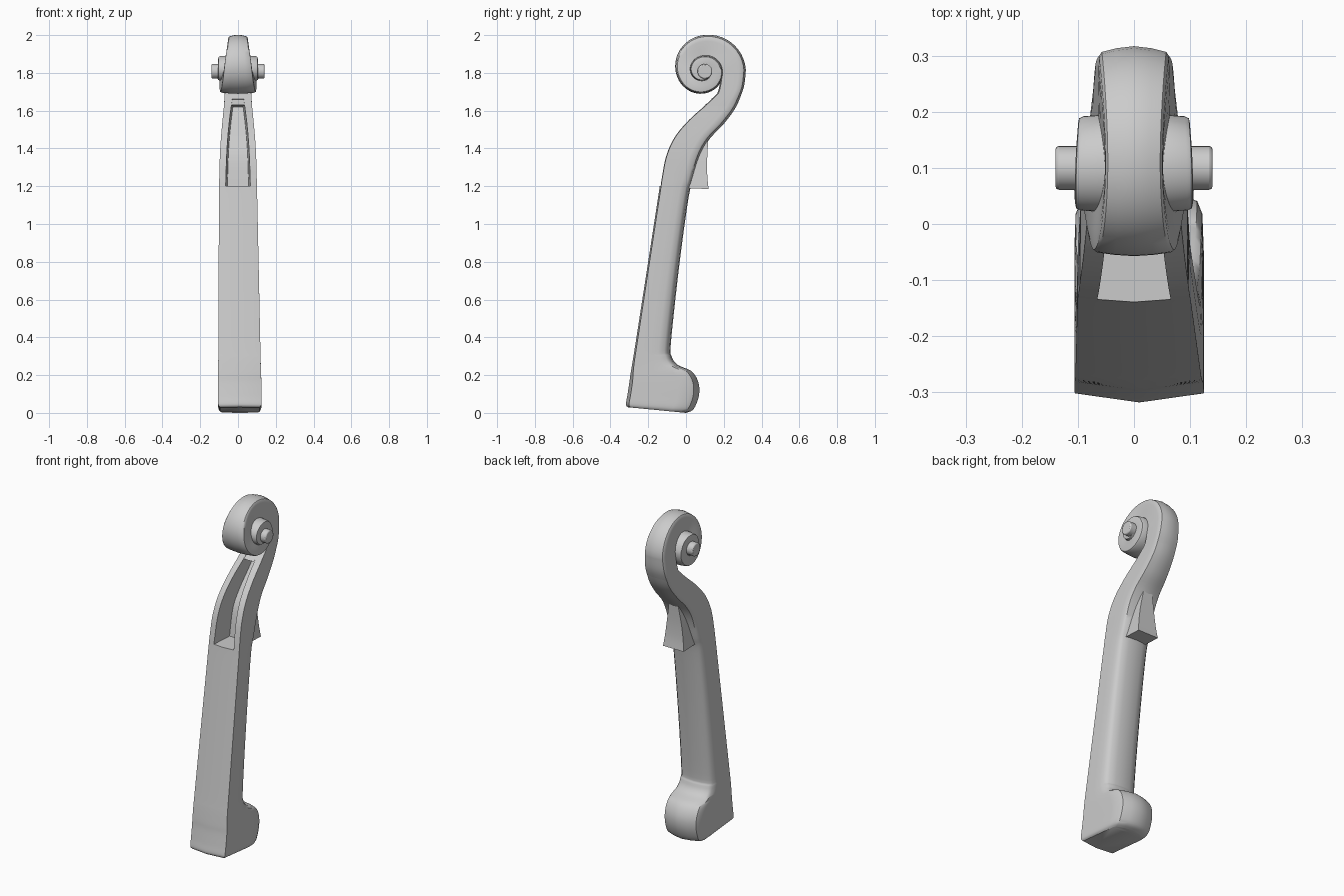
import bpy, bmesh, math
from mathutils import Vector

if "Cube" in bpy.data.objects:
    bpy.data.objects.remove(bpy.data.objects["Cube"])


def catmull(st, n):
    # smooth interpolation through station tuples
    out = []
    for i in range(len(st) - 1):
        p = [Vector(st[max(0, min(len(st) - 1, i + j))]) for j in (-1, 0, 1, 2)]
        for s in range(n):
            t = s / n
            out.append(0.5 * (2 * p[1] + (p[2] - p[0]) * t
                              + (2 * p[0] - 5 * p[1] + 4 * p[2] - p[3]) * t * t
                              + (3 * p[1] - p[0] - 3 * p[2] + p[3]) * t ** 3))
    out.append(Vector(st[-1]))
    return out


def ring(s):
    # half outline: t runs from front edge to back edge, x is a share of the half width
    fy, fz, by, bz, w, k = s
    mix = lambda a, b: a + (b - a) * k
    half = [(0, 0), (.045, 1), (.4, 1), (mix(.62, .7), mix(.98, 1)),
            (mix(.8, .86), mix(.88, .98)), (mix(.92, .92), mix(.66, .9)),
            (mix(.98, .97), mix(.36, .5)), (1, 0)]
    loop = half + [(t, -x) for t, x in half[-2:0:-1]]
    dx = 0.01 * max(0, 1 - fz / 1.2)
    return [(x * w + dx, fy + (by - fy) * t, fz + (bz - fz) * t) for t, x in loop]


def loft(name, rings):
    bm = bmesh.new()
    rows = [[bm.verts.new(c) for c in r] for r in rings]
    n = len(rows[0])
    for a, b in zip(rows, rows[1:]):
        for i in range(n):
            bm.faces.new((a[i], a[(i + 1) % n], b[(i + 1) % n], b[i]))
    bm.faces.new(rows[0])
    bm.faces.new(rows[-1])
    bmesh.ops.recalc_face_normals(bm, faces=bm.faces)
    me = bpy.data.meshes.new(name)
    bm.to_mesh(me)
    bm.free()
    ob = bpy.data.objects.new(name, me)
    bpy.context.collection.objects.link(ob)
    return ob


def smooth(ob, angle=38):
    bpy.ops.object.select_all(action='DESELECT')
    ob.select_set(True)
    bpy.context.view_layer.objects.active = ob
    bpy.ops.object.shade_smooth_by_angle(angle=math.radians(angle))


# Neck stations: front y,z / back y,z / half width / squareness of the back
neck_st = [
    (-.308, .03, .0, .0, .104, 1), (-.318, .045, .04, .02, .114, 1),
    (-.311, .09, .068, .09, .115, 1), (-.30, .16, .066, .16, .115, 1),
    (-.295, .20, .03, .22, .114, 1), (-.288, .24, -.045, .255, .113, .8),
    (-.28, .29, -.076, .30, .112, .6), (-.267, .37, -.08, .37, .111, .5),
    (-.205, .77, -.037, .77, .106, .5), (-.145, 1.16, .012, 1.13, .101, .6),
    (-.132, 1.25, .037, 1.23, .099, .8), (-.11, 1.36, .075, 1.36, .096, 1),
    (-.065, 1.46, .125, 1.45, .09, 1), (.01, 1.55, .20, 1.53, .082, 1),
    (.10, 1.63, .265, 1.62, .074, 1), (.165, 1.69, .305, 1.72, .07, 1)]
neck = loft("neck_and_pegbox", [ring(s) for s in catmull(neck_st, 5)])

# Pegbox cavity: front y,z / floor y,z / half width
cav_st = [(-.20, 1.20, .0, 1.20, .070), (-.16, 1.36, .025, 1.36, .064),
          (-.11, 1.49, .08, 1.46, .056), (-.03, 1.60, .14, 1.54, .046),
          (.08, 1.70, .195, 1.62, .034)]
cutter = loft("pegbox_cutter", [
    [(-w, fy, fz), (w, fy, fz), (w * .8, by, bz), (-w * .8, by, bz)]
    for fy, fz, by, bz, w in catmull(cav_st, 4)])
cutter.hide_render = True
mod = neck.modifiers.new("cavity", 'BOOLEAN')
mod.object = cutter
mod.operation = 'DIFFERENCE'
mod.solver = 'EXACT'
bpy.context.view_layer.objects.active = neck
bpy.ops.object.modifier_apply(modifier=mod.name)
bpy.data.objects.remove(cutter)
smooth(neck)

# Scroll: spiral around the eye, radius and half width per quarter turn
CY, CZ = .09, 1.815
radii = [.227, .185, .146, .125, .106, .078, .070, .058, .05]
widths = [.064, .052, .075, .096, .1, .105, .105, .108, .112]
spiral = catmull([(r, w) for r, w in zip(radii, widths)], 12)


def polar(r, a):
    return CY + r * math.cos(a), CZ + r * math.sin(a)


scroll_st = list(catmull(neck_st[-2:] + [(*polar(.1, 0), *polar(.227, 0), .064, 1)], 5))[:-1]
for i, (r, w) in enumerate(spiral):
    a = i / 12 * math.pi / 2
    inner = spiral[i + 48][0] * .92 if i + 48 < len(spiral) else .015
    if i < 48:
        inner = min(inner, r * .9)
    scroll_st.append((*polar(inner, a), *polar(r, a), w, 1))
smooth(loft("scroll", [ring(s) for s in scroll_st]))

# Eye: short pin through the scroll with softened rims
bpy.ops.mesh.primitive_cylinder_add(vertices=28, radius=.039, depth=.28,
                                    location=(0, .1, 1.808), rotation=(0, math.pi / 2, 0))
eye = bpy.context.object
eye.name = "scroll_eye"
bev = eye.modifiers.new("rim", 'BEVEL')
bev.width = .006
bev.segments = 2
smooth(eye)

# Thumb-stop wedge behind the pegbox, tapering upward
wedge_st = [(-.0, 1.19, .12, 1.185, .068), (.02, 1.25, .113, 1.25, .06),
            (.05, 1.34, .112, 1.34, .048), (.08, 1.45, .118, 1.45, .03)]
wedge = loft("pegbox_back_wedge", [
    [(-w, fy, fz), (w, fy, fz), (w, by, bz), (-w, by, bz)]
    for fy, fz, by, bz, w in catmull(wedge_st, 4)])
smooth(wedge)
